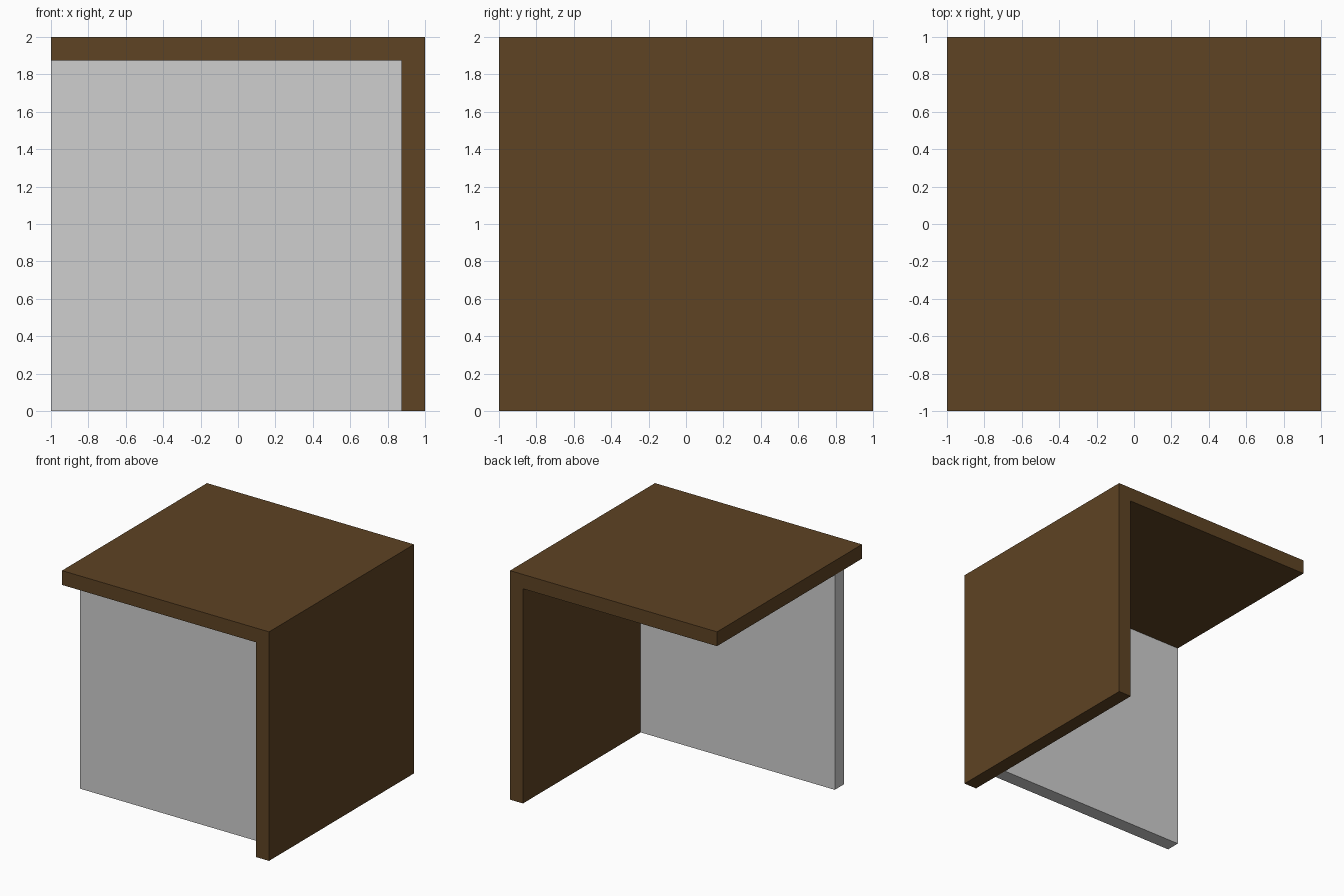
import bpy

if "Cube" in bpy.data.objects:
    bpy.data.objects.remove(bpy.data.objects["Cube"])


def material(name, rgb):
    m = bpy.data.materials.new(name)
    m.diffuse_color = (*rgb, 1.0)
    m.use_nodes = True
    m.node_tree.nodes["Principled BSDF"].inputs["Base Color"].default_value = m.diffuse_color
    return m


def box(name, lo, hi, mat):
    """Axis-aligned box between two corners."""
    centre = [(a + b) / 2 for a, b in zip(lo, hi)]
    bpy.ops.mesh.primitive_cube_add(size=1, location=centre)
    ob = bpy.context.object
    ob.name = name
    ob.scale = [b - a for a, b in zip(lo, hi)]
    bpy.ops.object.transform_apply(location=False, rotation=False, scale=True)
    ob.data.materials.append(mat)
    return ob


brown = material("dark_wood_brown", (0.112, 0.056, 0.017))
grey = material("light_grey", (0.62, 0.62, 0.62))

T = 0.125  # board thickness

# Full-size top board
box("table_top", (-1, -1, 2 - T), (1, 1, 2), brown)
# Supporting side board under the right edge
box("side_panel", (1 - T, -1, 0), (1, 1, 2 - T), brown)
# Grey modesty panel set back from the front edge
box("front_panel", (-1, -0.75, 0), (1 - T, -0.75 + T, 2 - T), grey)
